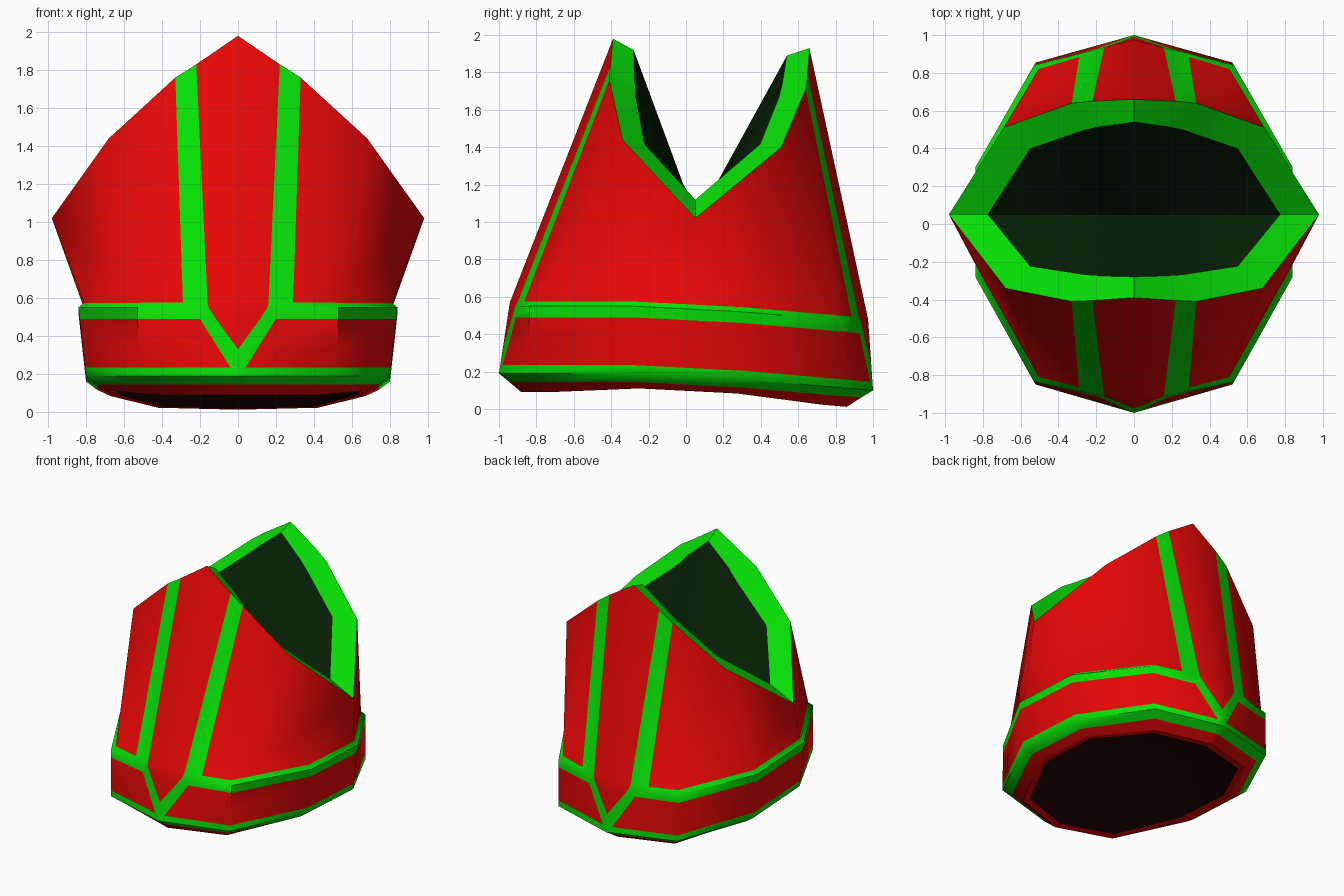
import bpy, bmesh

if "Cube" in bpy.data.objects:
    bpy.data.objects.remove(bpy.data.objects["Cube"])


def material(name, col):
    m = bpy.data.materials.new(name)
    m.diffuse_color = (*col, 1)
    m.use_nodes = True
    m.node_tree.nodes["Principled BSDF"].inputs["Base Color"].default_value = m.diffuse_color
    return m


RED = material("red cloth", (0.8, 0.002, 0.002))
GREEN = material("green trim", (0.002, 0.75, 0.002))
DARK_GREEN = material("dark green lining", (0.002, 0.014, 0.002))
DARK_RED = material("dark red lining", (0.018, 0.001, 0.001))


def tilt(y):
    """The band sinks towards the back."""
    if y < -0.28:
        return 0
    if y < 0.3:
        return -0.03 * (y + 0.28) / 0.58
    return -0.03 - 0.06 * (y - 0.3) / 0.7


def ring(z, front, corner, side, back, bcorner, bside, c1, c2):
    """Half ring from front centre, round the right side, to back centre.
    c1 and c2 are the x positions of the stripe edges."""
    def quarter(y0, c, s):
        y = lambda x: y0 + (c[1] - y0) * x / c[0]
        return [(0, y0), (c1, y(c1)), (c2, y(c2)), c, s]
    pts = quarter(front, corner, side) + quarter(back, bcorner, bside)[::-1]
    return [(x, y, z + tilt(y)) for x, y in pts]


def loft(name, rings, mats, pick):
    """Skin the half rings, colour by row and column, mirror across x."""
    bm = bmesh.new()
    rows = [[bm.verts.new(p) for p in r] for r in rings]
    for r in range(len(rows) - 1):
        for s in range(len(rows[r]) - 1):
            a, b = rows[r], rows[r + 1]
            f = bm.faces.new((a[s], a[s + 1], b[s + 1], b[s]))
            f.material_index = pick(r, min(s, 8 - s))
    bmesh.ops.remove_doubles(bm, verts=bm.verts, dist=0.0005)
    me = bpy.data.meshes.new(name)
    bm.to_mesh(me)
    bm.free()
    for m in mats:
        me.materials.append(m)
    ob = bpy.data.objects.new(name, me)
    bpy.context.collection.objects.link(ob)
    mod = ob.modifiers.new("mirror", 'MIRROR')
    mod.use_clip = True
    bpy.context.view_layer.objects.active = ob
    ob.select_set(True)
    bpy.ops.object.modifier_apply(modifier="mirror")
    bpy.ops.object.shade_smooth_by_angle(angle=0.85)
    ob.select_set(False)
    return ob


# Band cross-sections, bottom to top
low = (-1.0, (0.52, -0.85), (0.80, -0.28), 1.0, (0.52, 0.855), (0.80, 0.3))
high = (-0.945, (0.53, -0.835), (0.84, -0.28), 0.975, (0.53, 0.84), (0.84, 0.3))


def mix(t):
    l = lambda a, b: a + (b - a) * t
    return [l(a, b) if isinstance(a, float) else (l(a[0], b[0]), l(a[1], b[1]))
            for a, b in zip(low, high)]


foot = ring(0.09, -0.88, (0.42, -0.74), (0.67, -0.25),
            0.86, (0.42, 0.74), (0.67, 0.27), 0, 0.04)
# The bottom edge rises a little at the sides
foot = [(x, y, z + 0.022 * max(0, x - 0.42) / 0.25) for x, y, z in foot]
under = ring(0.145, -0.945, (0.475, -0.80), (0.74, -0.265),
             0.935, (0.475, 0.80), (0.74, 0.285), 0, 0.04)
band = [ring(z, *mix((z - 0.19) / 0.36), c1, c2) for z, c1, c2 in
        ((0.19, 0, 0.04), (0.235, 0, 0.04), (0.33, 0, 0.10),
         (0.49, 0.116, 0.20), (0.55, 0.155, 0.25))]
waist = ring(0.575, -0.94, (0.505, -0.81), (0.81, -0.27),
             0.972, (0.505, 0.82), (0.81, 0.3), 0.16, 0.29)

# Peaked rim: outer edge, inner edge
tip, tip_in = (0.98, 0.05, 1.02), (0.775, 0.05, 1.12)
rim = [(0, -0.39, 1.98), (0.22, -0.405, 1.83), (0.33, -0.41, 1.76), (0.68, -0.34, 1.44), tip,
       tip, (0.69, 0.51, 1.40), (0.33, 0.64, 1.71), (0.22, 0.65, 1.79), (0, 0.66, 1.93)]
rim_in = [(0, -0.28, 1.92), (0.18, -0.275, 1.76), (0.26, -0.27, 1.67), (0.55, -0.225, 1.42), tip_in,
          tip_in, (0.55, 0.40, 1.42), (0.26, 0.50, 1.67), (0.18, 0.515, 1.74), (0, 0.54, 1.89)]


def shell_colour(row, col):
    if row in (1, 2, 8):              # hem and rim
        return 1
    if row in (3, 4, 7):              # V and upright stripes
        return int(col == 1)
    return int(row in (5, 6) and col >= 1)   # upper edge of the band


loft("hat_shell", [foot, under] + band + [waist, rim, rim_in], [RED, GREEN], shell_colour)

# Upper lining: two panels meeting in a fold
fold = [(x, 0.05, 1.0 + 0.12 * x / 0.775) for x, y, z in rim_in]
loft("upper_lining", [rim_in, fold], [DARK_GREEN], lambda r, c: 0)

# Lower lining: shallow peaked head opening with a thin red lip
lip = [(x * 0.94, y * 0.94, z + 0.005) for x, y, z in foot]
peak = [(0, -0.05, 0.34)] * len(foot)
loft("lower_lining", [peak, lip, foot], [DARK_RED, RED], lambda r, c: r)
